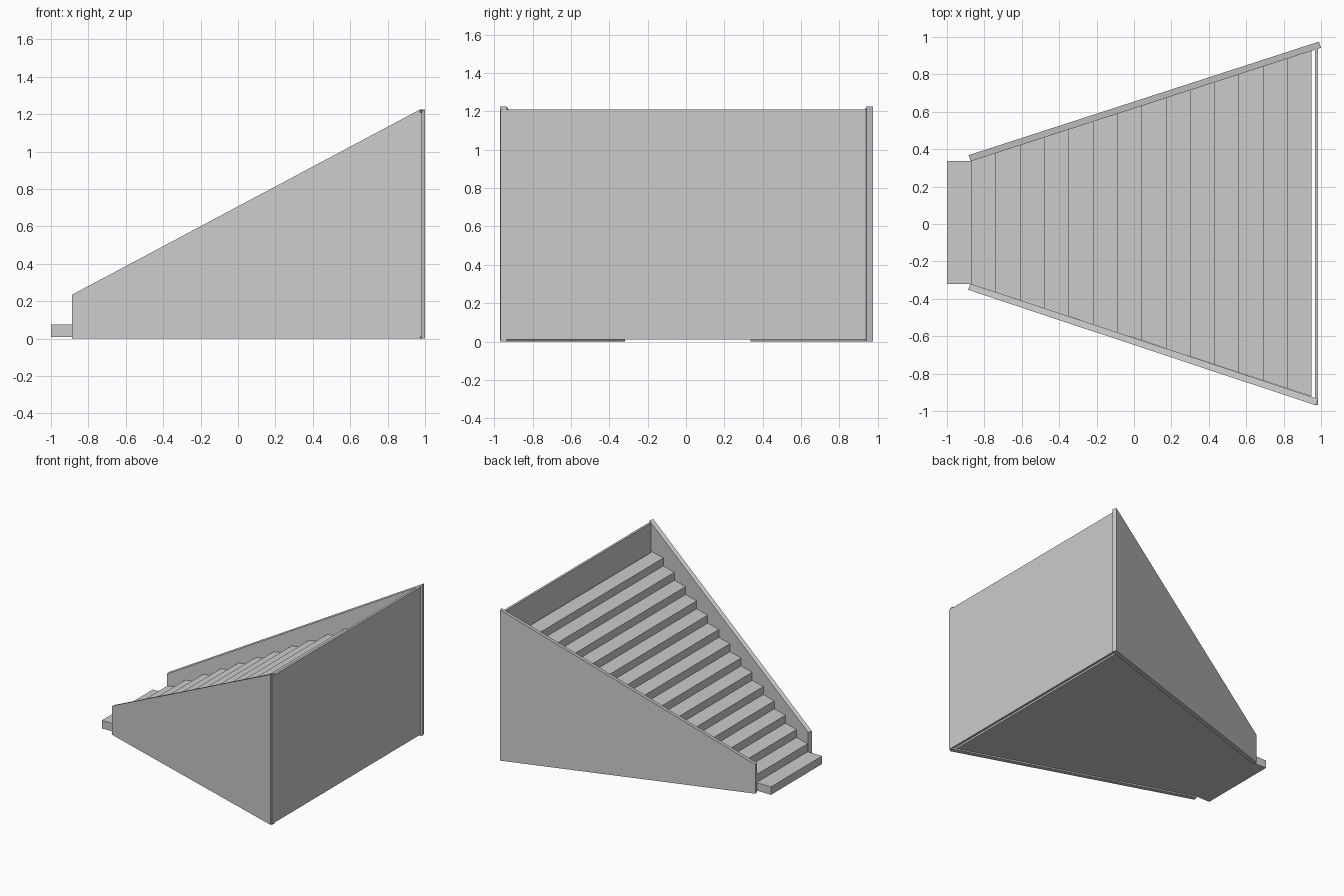
import bpy, bmesh

if "Cube" in bpy.data.objects:
    bpy.data.objects.remove(bpy.data.objects["Cube"])

STEPS, DEPTH, RISE, BASE = 15, 0.13, 0.065, 0.01


def prism(name, plan, bottom, tops):
    """Solid over a plan outline; tops gives the height at each outline point."""
    bm = bmesh.new()
    low = [bm.verts.new((x, y, bottom)) for x, y in plan]
    high = [bm.verts.new((p[0], p[1], z)) for p, z in zip(plan, tops)]
    bm.faces.new(low)
    bm.faces.new(high)
    n = len(plan)
    for i in range(n):
        j = (i + 1) % n
        bm.faces.new((low[i], low[j], high[j], high[i]))
    bmesh.ops.recalc_face_normals(bm, faces=bm.faces)
    mesh = bpy.data.meshes.new(name)
    bm.to_mesh(mesh)
    bm.free()
    obj = bpy.data.objects.new(name, mesh)
    bpy.context.collection.objects.link(obj)
    return obj


# inner faces of the splayed side walls
def left_edge(x):
    return 0.335 + (max(x, -0.87) + 0.873) * 0.3265


def right_edge(x):
    return -0.32 - (max(x, -0.87) + 0.873) * 0.3305


# solid steps, widening towards the back
for i in range(STEPS):
    x0 = -1 + i * DEPTH
    x1 = x0 + DEPTH
    plan = [(x0, right_edge(x0)), (x1, right_edge(x1)),
            (x1, left_edge(x1)), (x0, left_edge(x0))]
    prism(f"step_{i + 1:02d}", plan, BASE, [BASE + (i + 1) * RISE] * 4)

# sloping side walls
tops = [0.235, 1.225, 1.225, 0.235]
prism("left_side_wall",
      [(-0.884, 0.368), (0.989, 0.975), (1.0, 0.942), (-0.873, 0.335)], 0, tops)
prism("right_side_wall",
      [(-0.887, -0.352), (0.973, -0.97), (0.984, -0.935), (-0.875, -0.319)], 0, tops)

# upright panel closing the tall end
prism("back_panel", [(0.967, -0.967), (0.985, -0.967), (0.985, 0.945), (0.967, 0.945)],
      BASE, [1.21] * 4)
